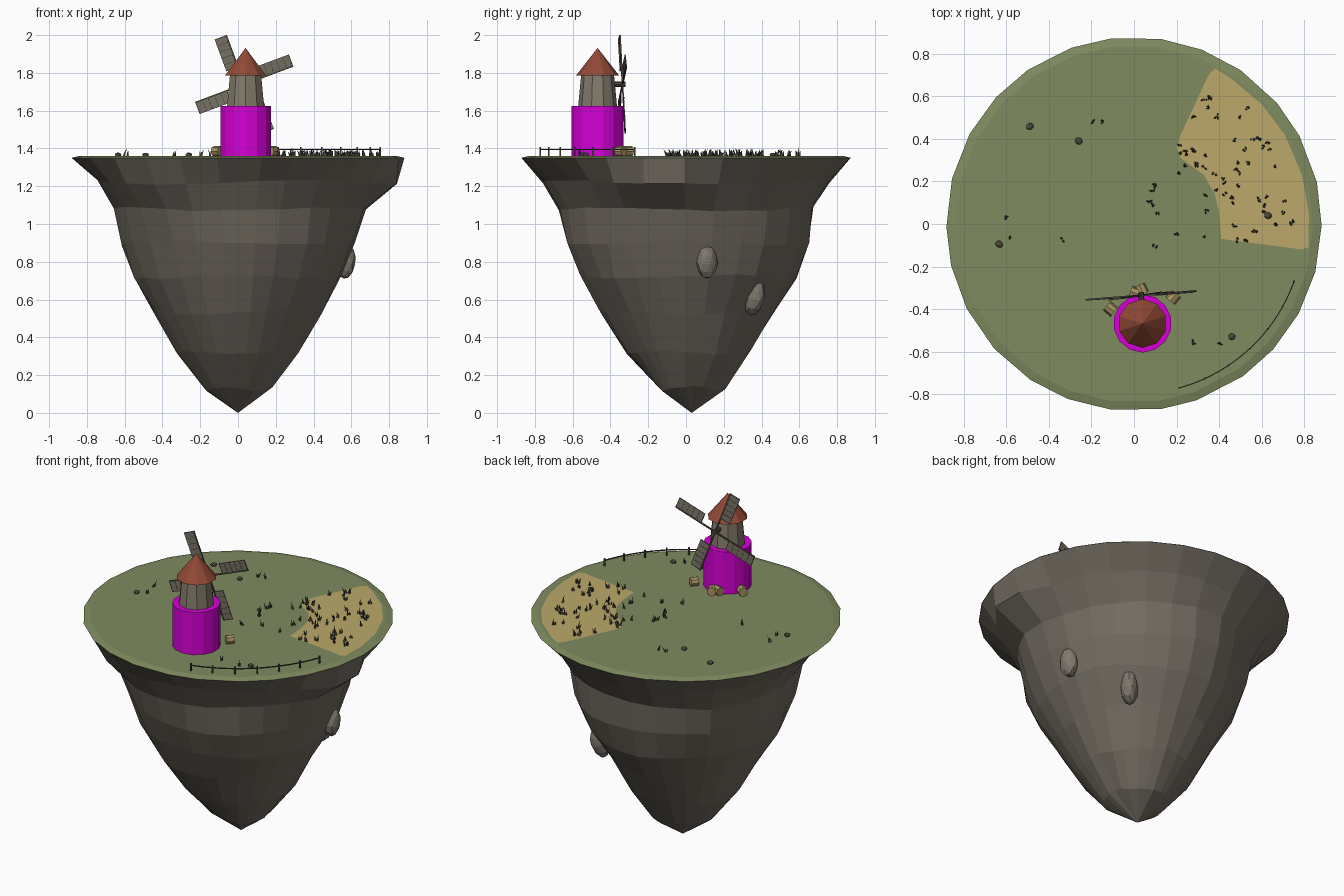
import bpy, bmesh, math, random
from math import sin, cos, radians, pi
from mathutils import Matrix, Vector

random.seed(7)
cube = bpy.data.objects.get("Cube")
if cube:
    bpy.data.objects.remove(cube, do_unlink=True)


def material(name, r, g, b):
    m = bpy.data.materials.new(name)
    m.use_nodes = True
    m.diffuse_color = (r, g, b, 1)
    bsdf = m.node_tree.nodes["Principled BSDF"]
    bsdf.inputs["Base Color"].default_value = (r, g, b, 1)
    bsdf.inputs["Roughness"].default_value = 0.9
    return m


ROCK = material("brown rock", .17, .148, .12)
GRASS = material("meadow green", .21, .26, .115)
FIELD = material("wheat field", .5, .395, .145)
MAGENTA = material("magenta base", .68, 0, .68)
BOARDS = material("grey boards", .225, .195, .145)
ROOF = material("red roof", .29, .068, .037)
SAIL = material("sail wood", .19, .17, .132)
DARK = material("dark wood and plants", .075, .07, .05)
STRAW = material("straw", .4, .3, .125)
STONE = material("grey stone", .215, .19, .155)

GROUND = 1.36
T = Matrix.Translation


def R(angle, axis):
    return Matrix.Rotation(radians(angle), 4, axis)


def finish(bm, name, mat):
    bmesh.ops.recalc_face_normals(bm, faces=bm.faces)
    me = bpy.data.meshes.new(name)
    bm.to_mesh(me)
    bm.free()
    me.materials.append(mat)
    ob = bpy.data.objects.new(name, me)
    bpy.context.collection.objects.link(ob)


def box(bm, size, matrix):
    bmesh.ops.create_cube(bm, size=1, matrix=matrix @ Matrix.Diagonal((*size, 1)))


def cone(bm, sides, r1, r2, depth, matrix):
    # Base sits at the matrix origin
    bmesh.ops.create_cone(bm, cap_ends=True, segments=sides, radius1=r1, radius2=r2,
                          depth=depth, matrix=matrix @ T((0, 0, depth / 2)))


def bridge(bm, a, b):
    n = len(a)
    for i in range(n):
        bm.faces.new((a[i], a[(i + 1) % n], b[(i + 1) % n], b[i]))


def swell(angle, centre, width):
    off = (angle - radians(centre) + pi) % (2 * pi) - pi
    return math.exp(-(off / radians(width)) ** 2)


# Floating rock: each ring has its own reach to left, back, right and front,
# plus an overhang on the left and a milder one at the front right
SIDES = 26
angles = [2 * pi * (i + random.uniform(-.1, .1)) / SIDES for i in range(SIDES)]
rim = [(.881 * cos(a), .878 * sin(a), 1.35) for a in angles]
bm = bmesh.new()
previous = [bm.verts.new(p) for p in rim]
bm.faces.new(previous)
for z, left, back, right, front, ledge, bulge in (
        (1.22, .77, .765, .745, .75, .115, .05), (1.08, .67, .675, .655, .665, .025, .03),
        (.9, .62, .655, .615, .63, .015, .01), (.72, .55, .585, .555, .56, 0, 0),
        (.53, .435, .47, .45, .455, 0, 0), (.32, .318, .345, .328, .315, 0, 0),
        (.13, .182, .21, .17, .14, 0, 0)):
    ring = []
    for a in angles:
        c, s = cos(a), sin(a)
        r = (left if c > 0 else right) * c * c + (back if s > 0 else front) * s * s
        r = r * random.uniform(.985, 1.012) + ledge * swell(a, -10, 15) + bulge * swell(a, 230, 28)
        ring.append(bm.verts.new((r * c, r * s,
                                  z + .01 * sin(3 * a + z * 9) + random.uniform(-.005, .005))))
    bridge(bm, previous, ring)
    previous = ring
tip = bm.verts.new((0, .03, 0))
for i in range(SIDES):
    bm.faces.new((previous[i], previous[(i + 1) % SIDES], tip))
finish(bm, "floating_rock", ROCK)

# Meadow with a bevelled rim
bm = bmesh.new()
outer = [bm.verts.new((x * 1.002, y * 1.002, z)) for x, y, z in rim]
inner = [bm.verts.new((x * .957, y * .957, GROUND)) for x, y, z in rim]
bridge(bm, outer, inner)
bm.faces.new(inner)
finish(bm, "meadow", GRASS)

# Wheat field
outline = [(.2, .36), (.22, .42), (.35, .70), (.38, .733), (.45, .69), (.6, .565), (.71, .42),
           (.79, .23), (.823, .05), (.82, -.11), (.79, -.12), (.41, -.07), (.4, .06),
           (.38, .14), (.33, .23), (.22, .31)]
bm = bmesh.new()
bm.faces.new([bm.verts.new((x, y, GROUND + .002)) for x, y in reversed(outline)])
finish(bm, "wheat_field", FIELD)

# Windmill body
MILL = T((.04, -.468, 0))
for name, mat, sides, r1, r2, z, depth in (
        ("mill_base", MAGENTA, 14, .137, .137, GROUND - .005, .27),
        ("mill_tower", BOARDS, 10, .105, .086, 1.6, .2),
        ("mill_roof", ROOF, 10, .115, 0, 1.785, .147)):
    bm = bmesh.new()
    cone(bm, sides, r1, r2, depth, MILL @ T((0, 0, z)))
    finish(bm, name, mat)

# Sails on the rear: panels sit on one side of each spar
HUB = T((.033, -.336, 1.74)) @ R(5, 'Z') @ R(1.2, 'X')
panels, frames = bmesh.new(), bmesh.new()
for k in range(4):
    arm = HUB @ R(-20.5 - 90 * k, 'Y') @ R(3, 'X')
    box(panels, (.18, .004, .065), arm @ T((.187, 0, .0325)))
    box(frames, (.277, .008, .008), arm @ T((.1385, 0, 0)))
    for j in range(6):
        box(frames, (.003, .006, .065), arm @ T((.099 + .035 * j, 0, .0325)))
cone(frames, 8, .014, .014, .09, HUB @ T((0, .015, 0)) @ R(90, 'X'))
finish(panels, "sail_panels", SAIL)
finish(frames, "sail_frames", DARK)

# Straw bales around the mill
bm = bmesh.new()
for x, y, turn in ((-.11, -.4, 140), (.005, -.325, 160), (.035, -.308, 115), (.185, -.345, 50)):
    cone(bm, 8, .027, .027, .046,
         T((x, y, GROUND + .025)) @ R(turn, 'Z') @ R(90, 'Y') @ T((0, 0, -.023)))
finish(bm, "straw_bales", STRAW)

# Curved fence near the edge
bm = bmesh.new()
spots = [Vector((.8 * cos(a), .8 * sin(a), GROUND)) for a in
         (radians(-74.5 + 54.7 * i / 24) for i in range(25))]
for p in spots[::4]:
    box(bm, (.008, .008, .05), T(p + Vector((0, 0, .022))))
for p, q in zip(spots, spots[1:]):
    d = q - p
    box(bm, (d.length, .005, .006),
        T((p + q) / 2 + Vector((0, 0, .034))) @ Matrix.Rotation(math.atan2(d.y, d.x), 4, 'Z'))
finish(bm, "fence", DARK)


# Plant tufts: in the field, by its corner, and a few strays
def inside(x, y):
    hit = False
    for (ax, ay), (bx, by) in zip(outline, outline[1:] + outline[:1]):
        if (ay > y) != (by > y) and x < ax + (y - ay) * (bx - ax) / (by - ay):
            hit = not hit
    return hit


tufts = [(-.2, .48), (-.15, .49), (-.6, .03), (-.58, -.06), (-.34, -.075), (.1, -.1),
         (.2, -.05), (.33, -.06), (.28, -.555), (.4, -.56), (.08, .09), (.09, .16),
         (.07, .11), (.11, .05), (.1, .18), (.33, .13), (.34, .06)]
tufts += [(random.gauss(.24, .025), random.gauss(.32, .03)) for _ in range(8)]
while len(tufts) < 72:
    x, y = random.uniform(.22, .76), random.uniform(-.09, .62)
    if inside(x, y) and math.hypot(x, y) < .78:
        tufts.append((x, y))
bm = bmesh.new()
for x, y in tufts:
    for _ in range(3):
        lean = R(random.uniform(0, 360), 'Z') @ R(random.uniform(5, 28), 'X')
        cone(bm, 3, .006, 0, random.uniform(.022, .045),
             T((x + random.uniform(-.008, .008), y + random.uniform(-.008, .008), GROUND)) @ lean)
finish(bm, "plant_tufts", DARK)


# Stones on the meadow and boulders lodged in the cliff
def stone(bm, place, size, turn):
    made = bmesh.ops.create_icosphere(bm, subdivisions=2, radius=1)["verts"]
    for v in made:
        v.co *= random.uniform(.93, 1.07)
    bmesh.ops.transform(bm, verts=made, matrix=T(place) @ turn @ Matrix.Diagonal((*size, 1)))


bm = bmesh.new()
for x, y in ((-.49, .46), (-.26, .39), (-.635, -.095), (.46, -.53), (.63, .04)):
    stone(bm, (x, y, GROUND + .006), (.018, .016, .012), R(random.uniform(0, 180), 'Z'))
finish(bm, "meadow_stones", DARK)

bm = bmesh.new()
stone(bm, (.573, .11, .795), (.05, .057, .087), R(8, 'Y'))
stone(bm, (.34, .365, .61), (.052, .05, .1), R(48, 'Z') @ R(20, 'Y'))
finish(bm, "cliff_boulders", STONE)
